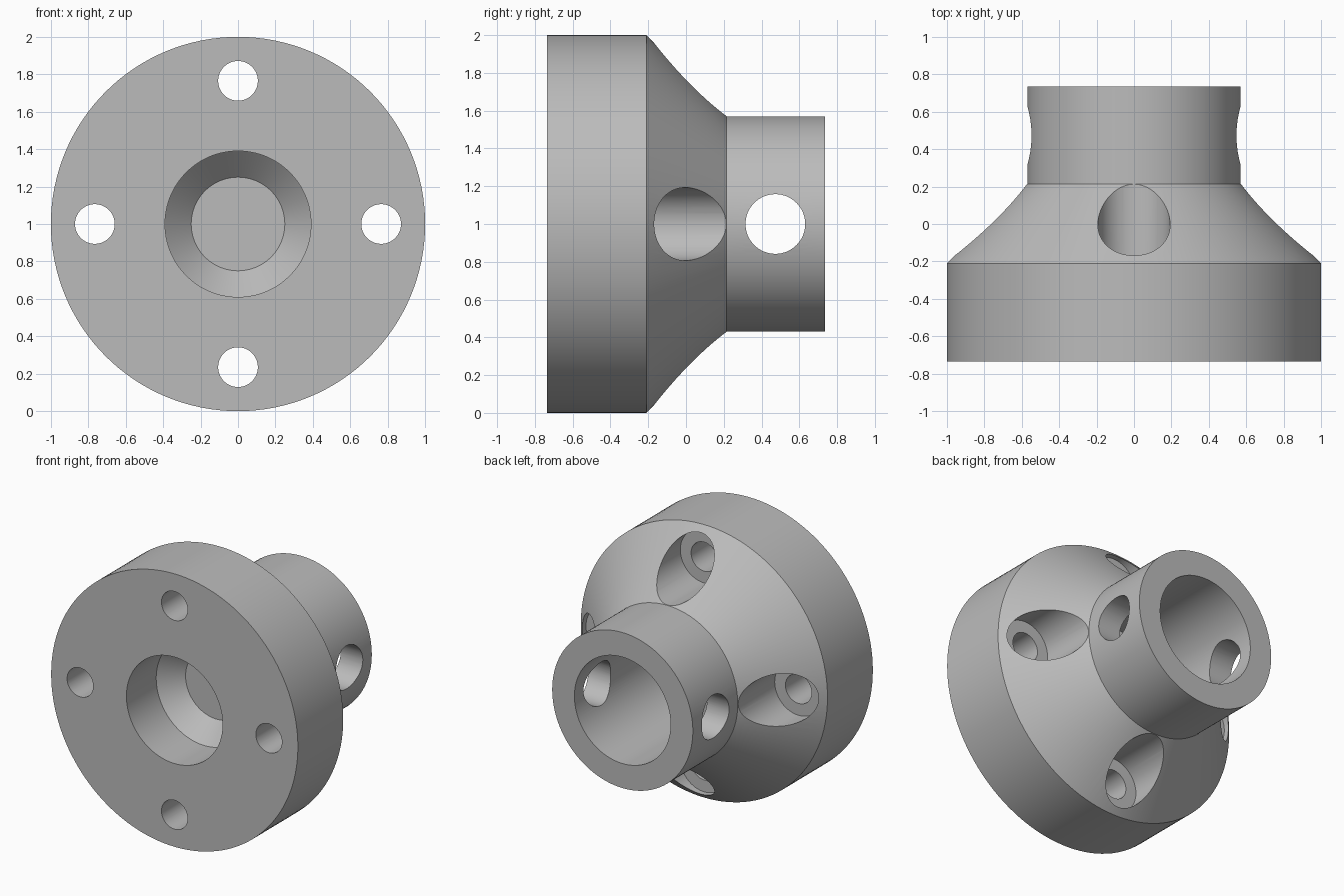
import bpy, math
from mathutils import Matrix, Vector

cube = bpy.data.objects.get("Cube")
if cube:
    bpy.data.objects.remove(cube, do_unlink=True)

import bmesh

SIDES = 128
HALF = 0.735          # half length along y
AXIS = Vector((0, 0, 1))

grey = bpy.data.materials.new("plain grey")
grey.use_nodes = True
colour = (0.5, 0.5, 0.5, 1)
grey.diffuse_color = colour
grey.node_tree.nodes["Principled BSDF"].inputs["Base Color"].default_value = colour


def make_object(name, bm):
    mesh = bpy.data.meshes.new(name)
    bmesh.ops.recalc_face_normals(bm, faces=bm.faces)
    bm.to_mesh(mesh)
    bm.free()
    mesh.materials.append(grey)
    obj = bpy.data.objects.new(name, mesh)
    bpy.context.collection.objects.link(obj)
    return obj


def turned(name, profile):
    """Turn (radius, y) points around the long axis; both ends lie on it."""
    bm = bmesh.new()
    verts = [bm.verts.new((r, y, 1)) for r, y in profile]
    edges = [bm.edges.new(pair) for pair in zip(verts, verts[1:])]
    bmesh.ops.spin(bm, geom=verts + edges, cent=AXIS, axis=(0, 1, 0),
                   angle=math.tau, steps=SIDES)
    bmesh.ops.remove_doubles(bm, verts=bm.verts, dist=0.0001)
    return make_object(name, bm)


def cut(target, centre, radius, length, turn):
    """Drill a round hole centred on a point."""
    bm = bmesh.new()
    bmesh.ops.create_cone(bm, cap_ends=True, segments=64, radius1=radius,
                          radius2=radius, depth=length,
                          matrix=Matrix.Translation(centre) @ turn)
    cutter = make_object("hole_cutter", bm)
    cutter.hide_render = True
    mod = target.modifiers.new("hole", "BOOLEAN")
    mod.operation = "DIFFERENCE"
    mod.solver = "EXACT"
    mod.object = cutter
    bpy.context.view_layer.objects.active = target
    bpy.ops.object.modifier_apply(modifier=mod.name)
    bpy.data.objects.remove(cutter, do_unlink=True)


# Flange, cone and neck, with a tapered front pocket and a blind rear bore
hub = turned("flanged_hub", [
    (0, -0.25), (0.25, -0.25), (0.39, -0.39), (0.39, -HALF),
    (1, -HALF), (1, -0.21), (0.57, 0.215), (0.57, HALF),
    (0.39, HALF), (0.39, -0.16), (0, -0.16)])

along_y = Matrix.Rotation(math.pi / 2, 4, "X")
along_x = Matrix.Rotation(math.pi / 2, 4, "Y")

# Four bolt holes with counterbores sunk into the cone
for i in range(4):
    a = i * math.pi / 2
    spot = AXIS + 0.765 * Vector((math.cos(a), 0, math.sin(a)))
    cut(hub, spot, 0.106, 3, along_y)
    cut(hub, spot + Vector((0, 0.29, 0)), 0.193, 1, along_y)

# Cross hole through both walls of the neck
cut(hub, AXIS + Vector((0, 0.473, 0)), 0.158, 3, along_x)

# Smooth curved walls, keep machined edges crisp
bpy.ops.object.select_all(action="DESELECT")
hub.select_set(True)
bpy.context.view_layer.objects.active = hub
bpy.ops.object.shade_smooth_by_angle(angle=math.radians(25))
